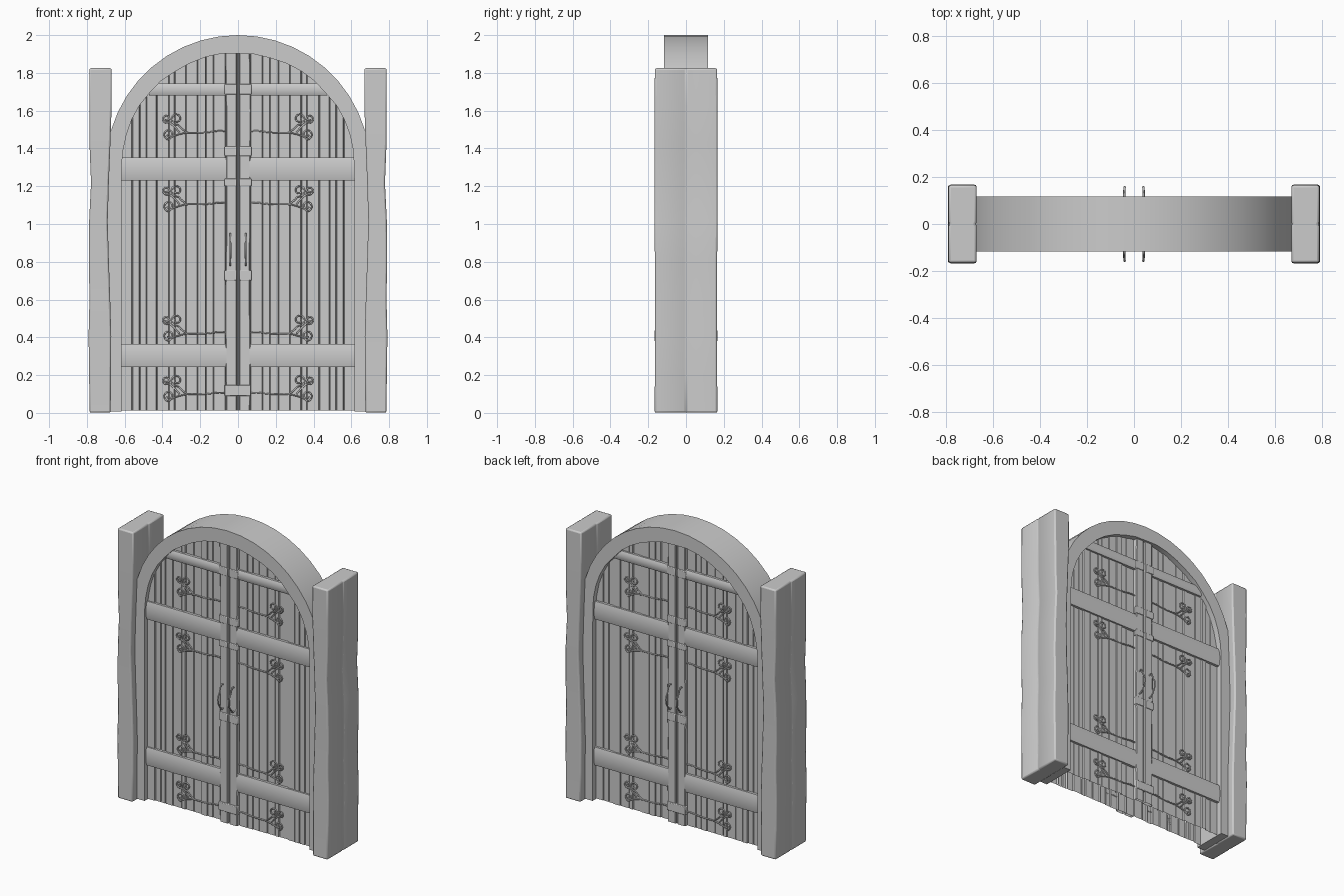
import bpy, bmesh, math, random

if "Cube" in bpy.data.objects:
    bpy.data.objects.remove(bpy.data.objects["Cube"])
random.seed(4)

CZ = 1.30                      # arch centre height
SIDES = [(s, f) for s in (-1, 1) for f in (-1, 1)]   # left/right, front/back


def loft(name, rings, bevel=0.0, closed=True, caps=(True, True)):
    """Skin a row of equal-sized rings (or open strips)."""
    bm = bmesh.new()
    vs = [[bm.verts.new(p) for p in r] for r in rings]
    n = len(vs[0])
    for a, b in zip(vs, vs[1:]):
        for i in range(n if closed else n - 1):
            bm.faces.new((a[i], a[(i + 1) % n], b[(i + 1) % n], b[i]))
    for use, ring in zip(caps, (vs[0], vs[-1])):
        if use:
            bm.faces.new(ring)
    bmesh.ops.recalc_face_normals(bm, faces=bm.faces[:])
    me = bpy.data.meshes.new(name)
    bm.to_mesh(me)
    bm.free()
    ob = bpy.data.objects.new(name, me)
    bpy.context.collection.objects.link(ob)
    if bevel:
        m = ob.modifiers.new("bevel", 'BEVEL')
        m.width, m.segments, m.limit_method = bevel, 2, 'ANGLE'
        m.angle_limit = math.radians(50)
    bpy.context.view_layer.objects.active = ob
    ob.select_set(True)
    bpy.ops.object.shade_smooth_by_angle(angle=math.radians(35))
    ob.select_set(False)
    return ob


def strip(name, rows):
    return loft(name, rows, closed=False, caps=(False, False))


def plate(name, x0, x1, z0, z1, y, f, bevel=0.004):
    """Raised plate, open at the back, sitting on the door face."""
    rings = [[(x0, f * d, z0), (x1, f * d, z0), (x1, f * d, z1), (x0, f * d, z1)]
             for d in (y - .022, y)]
    return loft(name, rings, bevel, caps=(False, True))


def wire(name, paths, r):
    cu = bpy.data.curves.new(name, 'CURVE')
    cu.dimensions, cu.bevel_depth, cu.bevel_resolution = '3D', r, 1
    cu.resolution_u, cu.use_fill_caps = 4, True
    for path in paths:
        sp = cu.splines.new('NURBS')
        sp.points.add(len(path) - 1)
        for p, co in zip(sp.points, path):
            p.co = (*co, 1)
        sp.order_u, sp.use_endpoint_u = 3, True
    ob = bpy.data.objects.new(name, cu)
    bpy.context.collection.objects.link(ob)
    return ob


def arch_z(x, r=0.622, h=0.610):
    return CZ + h * math.sqrt(max(0, 1 - (x / r) ** 2))


# hewn side posts: gently wavy, with a shallow seam down the side faces
outer = [.786, .788, .791, .786, .790, .788, .778, .786, .787, .787]
inner = [.674, .673, .671, .677, .684, .690, .684, .676, .669, .669]
for s in (-1, 1):
    rings = []
    for i, (o, n) in enumerate(zip(outer, inner)):
        z = 0.001 + 1.824 * i / 9
        y = 0.166 + random.uniform(-.002, .002)
        half = [(o - .005, 0), (o, -.008), (o, -y), (n, -y), (n, -.008), (n + .005, 0)]
        prof = half + [(n, .008), (n, y), (o, y), (o, .008)]
        rings.append([(s * px, py, z) for px, py in prof])
    loft("side_post", rings, 0.009)

# arched frame running down into both jambs
frame = [((0.69, z), (0.617, z)) for z in (.008, .3, .6, .9, 1.15)]
N = 22
arch = []
for i in range(N + 1):
    a = math.pi * i / N
    c, t = math.cos(a), math.sin(a)
    w = random.uniform(-.005, .003)
    arch.append(((.70 * c, CZ + .70 * t), ((.617 + w) * c, CZ + (.606 + w) * t)))
mirrored = [tuple((-x, z) for x, z in pr) for pr in reversed(frame)]
loft("arch_frame", [[(o[0], -.117, o[1]), (o[0], .117, o[1]), (n[0], .117, n[1]), (n[0], -.117, n[1])]
                    for o, n in frame + arch + mirrored])

# plank skins on both faces: hollow inside, grooves between uneven boards
edges = [0, .066, .13, .17, .215, .275, .335, .365, .43, .485, .52, .56, .62]
for s, f in SIDES:
    rows = []
    for a, b in zip(edges, edges[1:]):
        d = 0.082 + random.uniform(-.005, .005)
        cols = [(a, .072), (a + .003, d), ((a + b) / 2, d), (b - .003, d)]
        rows += [[(s * x, f * y, .012), (s * x, f * y, arch_z(x))] for x, y in cols]
    strip("plank_skin", rows)

# cross rails with slightly rounded faces
for z0, z1, w in ((.242, .365, .618), (1.23, 1.352, .618), (1.68, 1.745, .47)):
    zm, h = (z0 + z1) / 2, (z1 - z0) / 2
    prof = [(.078, -1), (.096, -1), (.102, -.6), (.104, 0), (.102, .6), (.096, 1), (.078, 1)]
    for s, f in SIDES:
        strip("cross_rail", [[(s * x, f * y, zm + h * k) for y, k in prof] for x in (.06, w)])

# meeting stiles either side of the centre gap, with iron clasps
for s, f in SIDES:
    rows = []
    for z in (.012, .3, .55, .8, 1.05, 1.3, 1.6, 1.908):
        w = .066 + random.uniform(-.003, .004)
        rows.append([(s * x, f * y, z) for x, y in
                     ((.006, .078), (.006, .098), (.010, .102), (w - .005, .102), (w, .098), (w, .078))])
    strip("meeting_stile", rows)
    for z0, z1 in ((.70, .755), (1.20, 1.24), (1.36, 1.41), (1.685, 1.74)):
        x0, x1 = sorted((s * .006, s * .071))
        plate("stile_clasp", x0, x1, z0, z1, 0.107, f)
for f in (-1, 1):
    plate("bottom_latch", -.072, .068, .09, .148, 0.109, f)


# scrolled iron straps on both leaves, front and back
def spiral(cx, cz, r0, r1, a0, turns, n=14):
    return [(cx + (r0 + (r1 - r0) * i / n) * math.cos(a0 + turns * 2 * math.pi * i / n),
             cz + (r0 + (r1 - r0) * i / n) * math.sin(a0 + turns * 2 * math.pi * i / n))
            for i in range(n + 1)]


strap = [(.066, .006), (.10, .010), (.14, .002), (.20, -.002), (.27, .000), (.32, -.012), (.36, -.028)]
scrolls = [strap + spiral(.365, -.010, .030, .010, -1.6, 1.2),
           [(.27, .000), (.30, .02)] + spiral(.325, .072, .034, .010, -1.9, 1.4),
           [(.31, .0), (.335, .03), (.36, .05)] + spiral(.378, .072, .024, .007, -2.2, 1.3)]
for z in (1.485, 1.105, .420, .10):
    for s, f in SIDES:
        wire("iron_strap", [[(s * x, f * .086, z + dz) for x, dz in p] for p in scrolls], .0045)

# pull handles on both sides
pull = [(.041, .098, .945), (.041, .120, .952), (.041, .130, .935), (.041, .135, .91), (.040, .157, .88),
        (.040, .157, .84), (.041, .140, .81), (.041, .125, .79), (.041, .112, .778), (.041, .098, .785)]
for s, f in SIDES:
    wire("pull_handle", [[(s * x, f * y, z) for x, y, z in pull]], .005)
